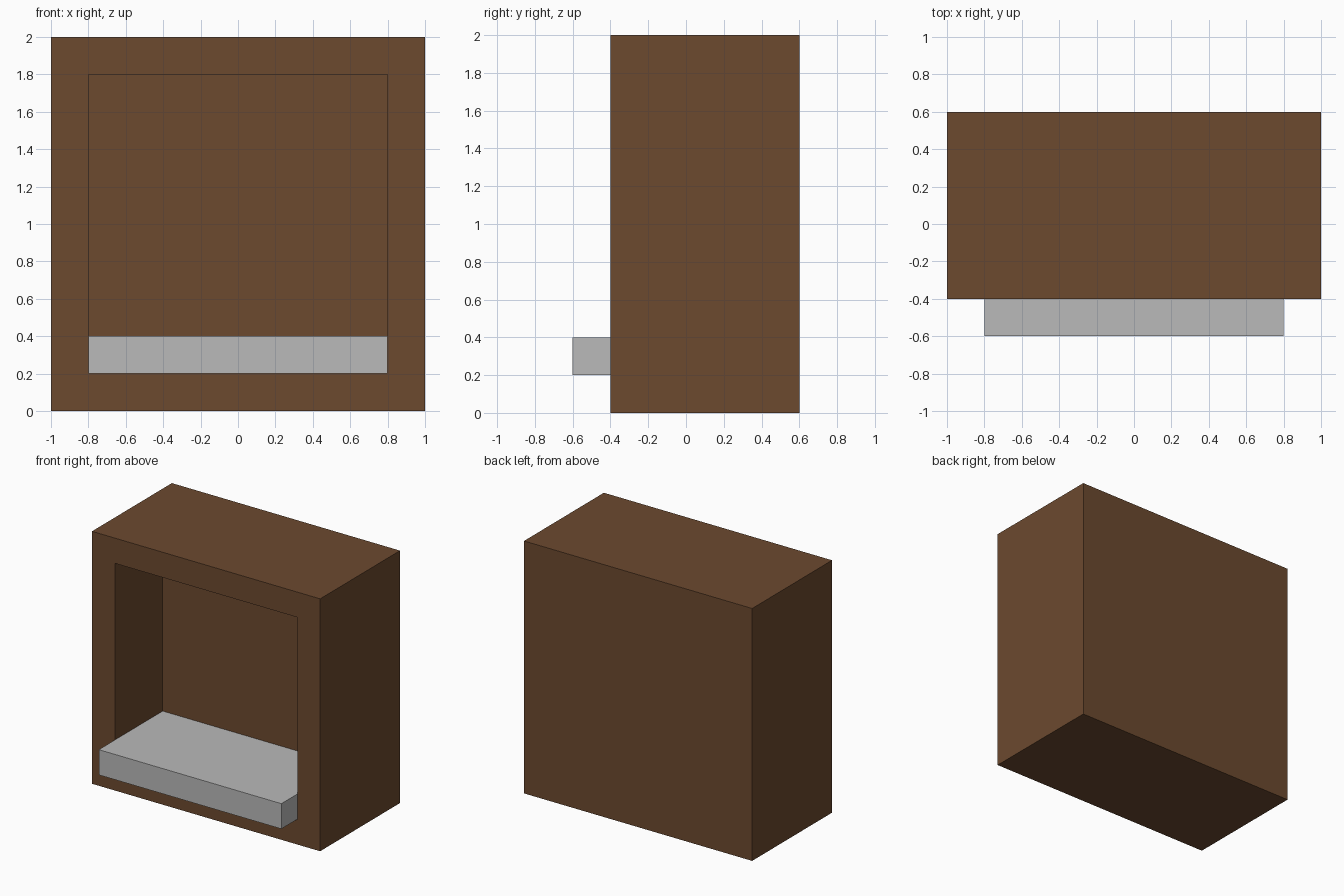
import bpy
import bmesh
from mathutils import Matrix, Vector

default = bpy.data.objects.get("Cube")
if default:
    bpy.data.objects.remove(default, do_unlink=True)


def make_material(name, rgb):
    mat = bpy.data.materials.new(name)
    mat.use_nodes = True
    mat.diffuse_color = (*rgb, 1)
    bsdf = mat.node_tree.nodes["Principled BSDF"]
    bsdf.inputs["Base Color"].default_value = (*rgb, 1)
    bsdf.inputs["Roughness"].default_value = 0.8
    return mat


def box_mesh(low, high):
    low, high = Vector(low), Vector(high)
    bm = bmesh.new()
    bmesh.ops.create_cube(bm, size=1, matrix=Matrix.Translation((low + high) / 2)
                          @ Matrix.Diagonal((*(high - low), 1)))
    return bm


def add_object(name, bm, mat):
    bmesh.ops.recalc_face_normals(bm, faces=bm.faces)
    mesh = bpy.data.meshes.new(name)
    bm.to_mesh(mesh)
    bm.free()
    mesh.materials.append(mat)
    obj = bpy.data.objects.new(name, mesh)
    bpy.context.collection.objects.link(obj)
    return obj


brown = make_material("dark brown", (0.15, 0.067, 0.028))
grey = make_material("light grey", (0.49, 0.49, 0.49))

# Cabinet: a solid block with a deep square niche in its front face
bm = box_mesh((-1, -0.4, 0), (1, 0.6, 2))
bm.normal_update()
front = min(bm.faces, key=lambda f: f.calc_center_median().y)
bmesh.ops.inset_individual(bm, faces=[front], thickness=0.2, use_even_offset=True)
niche = bmesh.ops.extrude_discrete_faces(bm, faces=[front])["faces"][0]
bmesh.ops.translate(bm, verts=niche.verts, vec=(0, 0.6, 0))
add_object("cabinet", bm, brown)

# Shelf: fills the niche floor and sticks out at the front
add_object("shelf", box_mesh((-0.8, -0.6, 0.2), (0.8, 0.2, 0.4)), grey)
